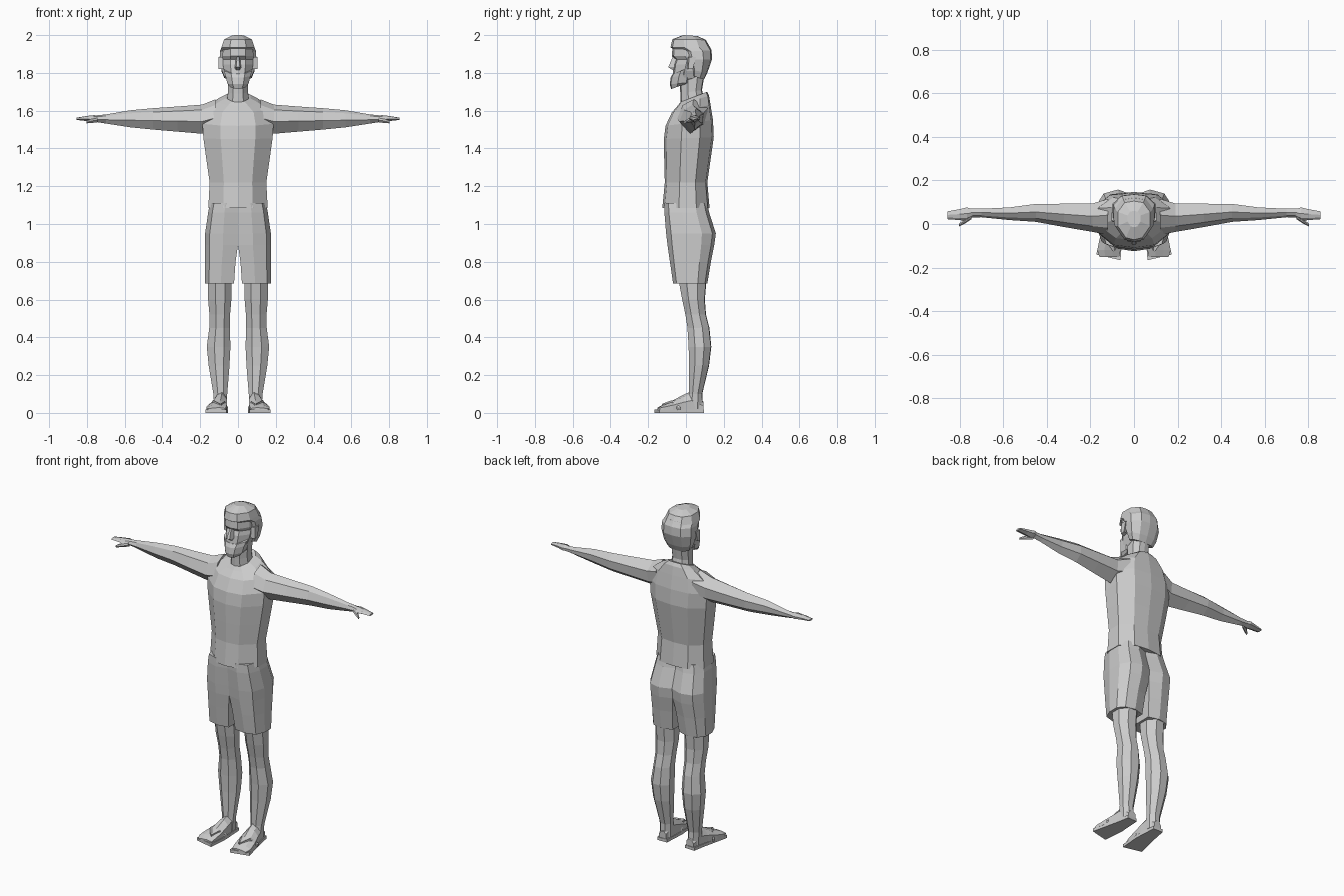
import bpy, bmesh
from mathutils import Vector


def loft(name, rings, mirror=False):
    """Skin a list of equal-sized point rings, cap both ends, drop faces on the x=0 plane."""
    bm = bmesh.new()
    vs = [[bm.verts.new(p) for p in r] for r in rings]
    n = len(rings[0])
    faces = [vs[0][::-1], vs[-1]]
    for a, b in zip(vs, vs[1:]):
        faces += [[a[i], a[(i + 1) % n], b[(i + 1) % n], b[i]] for i in range(n)]
    for f in faces:
        if any(abs(v.co.x) > 1e-4 for v in f):
            bm.faces.new(f)
    bmesh.ops.recalc_face_normals(bm, faces=bm.faces[:])
    me = bpy.data.meshes.new(name)
    bm.to_mesh(me)
    bm.free()
    ob = bpy.data.objects.new(name, me)
    bpy.context.collection.objects.link(ob)
    if mirror:
        ob.modifiers.new("mirror", 'MIRROR')
    return ob


def full_ring(zf, zb, hw, yf, yb):
    """Symmetric ten-sided section, front height zf to back height zb."""
    half = [(0.5, 0.05), (1, 0.35), (1, 0.72), (0.58, 0.96)]
    t = [(0, 0)] + half + [(0, 1)] + [(-u, v) for u, v in reversed(half)]
    return [(u * hw, yf + v * (yb - yf), zf + v * (zb - zf)) for u, v in t]


def side_ring(t, z, xi, xo, yf, yb):
    """Section of a single leg between inner and outer x."""
    return [(xi + u * (xo - xi), yf + v * (yb - yf), z) for u, v in t]


# Shirt body, from hem to tilted collar
loft("shirt", [full_ring(*r) for r in [
    (1.085, 1.085, .157, -.125, .125), (1.22, 1.22, .15, -.112, .113),
    (1.34, 1.34, .167, -.115, .13), (1.45, 1.46, .183, -.117, .147),
    (1.52, 1.55, .188, -.108, .143), (1.59, 1.63, .165, -.075, .13),
    (1.625, 1.68, .105, -.045, .122), (1.645, 1.70, .066, -.03, .112)]])

# Arms and hands
arm_t = [(0, .42), (.2, .82), (.55, 1), (1, .72), (.95, .3), (.45, 0)]


def arm_ring(x, yf, yb, z0, z1):
    return [(x, yf + u * (yb - yf), z0 + v * (z1 - z0)) for u, v in arm_t]


loft("arm", [arm_ring(*r) for r in [
    (.12, -.05, .115, 1.49, 1.66), (.19, -.036, .094, 1.478, 1.632),
    (.32, -.014, .093, 1.489, 1.622), (.45, .01, .092, 1.50, 1.613),
    (.57, .018, .076, 1.512, 1.602), (.70, .031, .07, 1.532, 1.58),
    (.75, .03, .07, 1.54, 1.575)]], True)
loft("hand", [arm_ring(*r) for r in [
    (.735, .034, .066, 1.54, 1.575), (.765, .014, .076, 1.54, 1.576),
    (.80, .018, .068, 1.545, 1.572), (.855, .022, .058, 1.551, 1.563)]], True)
loft("thumb", [arm_ring(*r) for r in [
    (.745, .022, .05, 1.538, 1.566), (.775, .002, .026, 1.535, 1.56),
    (.803, -.012, .0, 1.533, 1.547)]], True)

# Shorts: one half, open on the centre plane above the crotch
shorts_t = [(0, .06), (.45, 0), (.86, .1), (1, .4), (1, .72), (.8, .93), (.42, 1), (0, .9)]
loft("shorts", [side_ring(shorts_t, *r) for r in [
    (1.11, 0, .148, -.115, .112), (1.06, 0, .158, -.114, .123),
    (.95, 0, .174, -.105, .158), (.89, 0, .174, -.098, .15),
    (.80, .013, .174, -.085, .132), (.685, .021, .175, -.068, .113)]], True)

# Legs
leg_t = [(0, .3), (.28, .03), (.68, 0), (1, .28), (1, .68), (.72, .98), (.3, 1), (0, .7)]
loft("leg", [side_ring(leg_t, *r) for r in [
    (.72, .035, .158, -.042, .11), (.60, .035, .158, -.02, .10),
    (.52, .042, .151, -.003, .106), (.45, .043, .152, .008, .124),
    (.35, .04, .165, .014, .134), (.25, .045, .155, .017, .122),
    (.10, .057, .13, .015, .086), (.02, .058, .125, .0, .09)]], True)


# Feet
def foot_ring(y, xi, xo, z1):
    t = [(0, 0), (1, 0), (1, .5), (.7, .85), (.35, 1), (0, .65)]
    return [(xi + u * (xo - xi), y, .016 + v * (z1 - .016)) for u, v in t]


loft("foot", [foot_ring(*r) for r in [
    (.092, .068, .115, .06), (.03, .06, .13, .115), (-.01, .058, .14, .098),
    (-.07, .058, .158, .066), (-.12, .062, .168, .044), (-.152, .068, .158, .028)]], True)

# Sandal soles
sole = [(.06, .094), (.122, .096), (.136, .02), (.173, -.14), (.062, -.166), (.052, -.04)]
loft("sandal_sole", [[(x, y, z) for x, y in sole] for z in (0, .018)], True)


# Sandal straps: thin bars from the toe post over the foot to each side
def bar(name, path, w=.008, h=.006):
    loft(name, [[Vector(p) + Vector(o) for o in
                 ((0, -w, -h), (0, w, -h), (0, w, h), (0, -w, h))] for p in path], True)


bar("outer_strap", [(.095, -.118, .042), (.13, -.07, .06), (.158, -.035, .02)])
bar("inner_strap", [(.09, -.118, .042), (.07, -.07, .055), (.052, -.035, .02)])

# Neck
loft("neck", [full_ring(*r) for r in [
    (1.60, 1.62, .062, -.028, .105), (1.69, 1.71, .053, -.03, .085),
    (1.79, 1.80, .055, -.035, .10)]])

# Head with a recessed eye line
loft("head", [full_ring(*r) for r in [
    (1.725, 1.765, .042, -.072, .03), (1.75, 1.785, .058, -.075, .085),
    (1.81, 1.81, .074, -.068, .108), (1.845, 1.845, .08, -.064, .12),
    (1.87, 1.87, .08, -.054, .122), (1.89, 1.89, .082, -.075, .122),
    (1.95, 1.95, .078, -.07, .12)]])

# Hair: covers the crown and back, with its front edge buried behind the face
loft("hair", [full_ring(*r) for r in [
    (1.79, 1.765, .072, .02, .095), (1.82, 1.80, .086, .01, .113),
    (1.87, 1.87, .098, -.02, .137), (1.91, 1.92, .094, -.035, .136),
    (1.935, 1.935, .088, -.082, .128), (1.978, 1.975, .074, -.072, .105),
    (2.0, 1.995, .03, -.015, .06)]])

# Beard around the jaw
loft("beard", [full_ring(*r) for r in [
    (1.715, 1.745, .042, -.078, .01), (1.74, 1.75, .056, -.086, .035),
    (1.775, 1.80, .066, -.081, .045), (1.795, 1.84, .074, -.07, .05)]])

# Nose and ears
loft("nose", [[(-w, -.05, z), (w, -.05, z), (w * .5, y, z), (-w * .5, y, z)]
              for z, w, y in [(1.885, .009, -.07), (1.83, .02, -.094), (1.815, .016, -.07)]])
loft("ear", [[(x, .005 + s, 1.82), (x, .03 + s, 1.825), (x, .045 + s, 1.885), (x, .008 + s, 1.885)]
             for x, s in [(.075, 0), (.103, .008)]], True)
